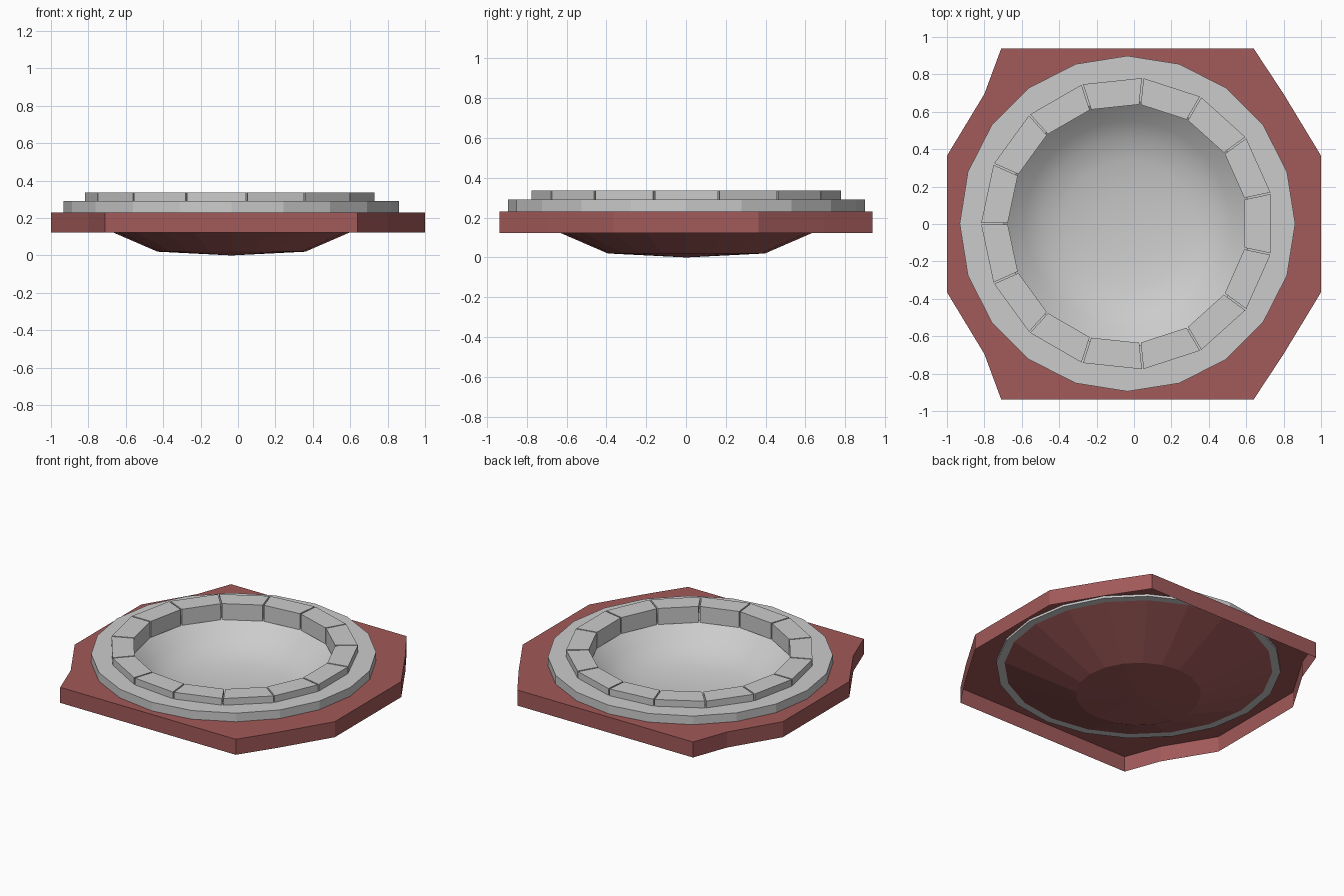
import bpy, bmesh
from math import sin, cos, radians, tau

if "Cube" in bpy.data.objects:
    bpy.data.objects.remove(bpy.data.objects["Cube"])

CX, CY = -0.035, 0.002   # centre of the round parts


def finish(bm, name, colour=None, smooth=False):
    bmesh.ops.recalc_face_normals(bm, faces=bm.faces)
    mesh = bpy.data.meshes.new(name)
    bm.to_mesh(mesh)
    bm.free()
    obj = bpy.data.objects.new(name, mesh)
    bpy.context.collection.objects.link(obj)
    if smooth:
        for p in mesh.polygons:
            p.use_smooth = True
    if colour:
        mesh.materials.append(colour)
    return obj


def ring(bm, r, z, n):
    return [bm.verts.new((CX + r * cos(tau * i / n), CY + r * sin(tau * i / n), z))
            for i in range(n)]


def bridge(bm, a, b):
    n = len(a)
    for i in range(n):
        j = (i + 1) % n
        bm.faces.new((a[i], a[j], b[j], b[i]))


def revolve(bm, profile, n, closed=False, pole=None):
    rings = [ring(bm, r, z, n) for r, z in profile]
    for a, b in zip(rings, rings[1:] + (rings[:1] if closed else [])):
        bridge(bm, a, b)
    if pole is not None:
        tip = bm.verts.new((CX, CY, pole))
        last = rings[-1]
        for i in range(n):
            bm.faces.new((last[i], last[(i + 1) % n], tip))
    return rings


red = bpy.data.materials.new("red")
red.diffuse_color = (0.36, 0.10, 0.10, 1)
red.use_nodes = True
red.node_tree.nodes["Principled BSDF"].inputs["Base Color"].default_value = red.diffuse_color

# Red base plate: open-bottomed skirt, top with round hole, shallow bowl below
outline = [(0.64, 0.938), (-0.71, 0.938), (-0.80, 0.695), (-1, 0.365),
           (-1, -0.365), (-0.80, -0.695), (-0.71, -0.938), (0.64, -0.938),
           (0.80, -0.695), (1, -0.365), (1, 0.365), (0.80, 0.695)]
bm = bmesh.new()
top = [bm.verts.new((x, y, 0.23)) for x, y in outline]
low = [bm.verts.new((x, y, 0.122)) for x, y in outline]
bridge(bm, top, low)
hole = revolve(bm, [(0.88, 0.23), (0.395, 0.02)], 20, pole=0.0)[0]
edges = [bm.edges.get((loop[i], loop[(i + 1) % len(loop)]))
         for loop in (top, hole) for i in range(len(loop))]
bmesh.ops.triangle_fill(bm, edges=edges, use_beauty=True, normal=(0, 0, 1))
finish(bm, "base_plate", red)

# Grey round step
bm = bmesh.new()
revolve(bm, [(0.897, 0.215), (0.897, 0.29), (0.66, 0.29), (0.66, 0.215)], 20, closed=True)
finish(bm, "stone_step")

# Smooth inner basin
bm = bmesh.new()
revolve(bm, [(0.70, 0.27), (0.63, 0.215), (0.55, 0.145), (0.46, 0.09),
             (0.34, 0.055), (0.18, 0.035)], 40, pole=0.028)
basin = finish(bm, "basin", smooth=True)
for p in basin.data.polygons:
    if p.normal.z < 0:
        p.flip()

# Rim of fifteen separate stones
for k in range(15):
    bm = bmesh.new()
    rows = []
    for z in (0.225, 0.337):
        row = []
        for r, side in ((0.64, -1), (0.782, -1), (0.782, 1), (0.64, 1)):
            a = radians(24 * k + side * (12 - 0.25 / r))
            row.append(bm.verts.new((CX + r * cos(a), CY + r * sin(a), z)))
        rows.append(row)
    bridge(bm, *rows)
    bm.faces.new(rows[0])
    bm.faces.new(rows[1])
    finish(bm, f"rim_stone_{k + 1}")
